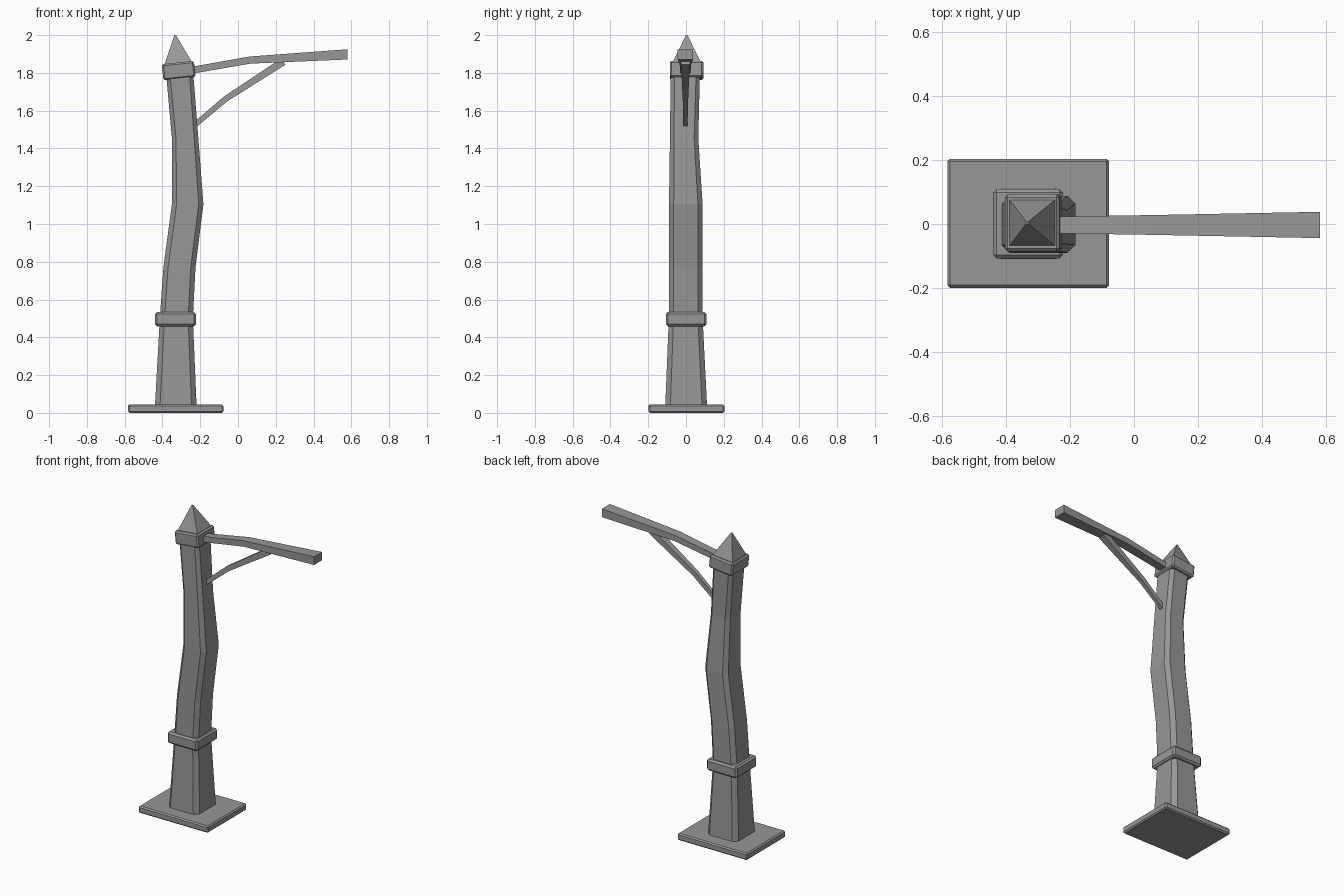
import bpy, bmesh
from math import radians
from mathutils import Vector, Matrix

if "Cube" in bpy.data.objects:
    bpy.data.objects.remove(bpy.data.objects["Cube"])

# one dark grey for every part
grey = bpy.data.materials.new("dark_grey")
grey.diffuse_color = (0.31, 0.31, 0.31, 1)
grey.use_nodes = True
grey.node_tree.nodes["Principled BSDF"].inputs["Base Color"].default_value = grey.diffuse_color


def finish(name, bm, bevel=0.0):
    if bevel:
        bmesh.ops.bevel(bm, geom=bm.edges[:], offset=bevel, segments=1,
                        affect='EDGES', profile=0.5)
    bmesh.ops.recalc_face_normals(bm, faces=bm.faces[:])
    me = bpy.data.meshes.new(name)
    bm.to_mesh(me)
    bm.free()
    me.materials.append(grey)
    ob = bpy.data.objects.new(name, me)
    bpy.context.collection.objects.link(ob)
    return ob


def loft(name, rings):
    """Skin equal-sized rings of points and cap both ends."""
    bm = bmesh.new()
    loops = [[bm.verts.new(p) for p in r] for r in rings]
    n = len(loops[0])
    for a, b in zip(loops, loops[1:]):
        for i in range(n):
            j = (i + 1) % n
            bm.faces.new((a[i], a[j], b[j], b[i]))
    bm.faces.new(loops[0][::-1])
    bm.faces.new(loops[-1])
    return finish(name, bm)


def box(name, centre, size, bevel, tilt=0.0):
    bm = bmesh.new()
    bmesh.ops.create_cube(bm, size=1.0)
    bmesh.ops.scale(bm, vec=size, verts=bm.verts[:])
    ob = finish(name, bm, bevel)
    ob.data.transform(Matrix.Translation(centre) @ Matrix.Rotation(tilt, 4, 'Y'))
    return ob


def post_ring(z, x0, x1, y0, y1, c):
    """Rectangle with chamfered corners."""
    return [(x0 + c, y0, z), (x1 - c, y0, z), (x1, y0 + c, z), (x1, y1 - c, z),
            (x1 - c, y1, z), (x0 + c, y1, z), (x0, y1 - c, z), (x0, y0 + c, z)]


def beam_ring(x, z, dx, dz, thick, width, y=-0.003):
    """Rectangular beam section perpendicular to direction (dx, dz)."""
    n = Vector((-dz, 0, dx)).normalized() * thick / 2
    c, w = Vector((x, y, z)), Vector((0, width / 2, 0))
    return [c - n - w, c - n + w, c + n + w, c + n - w]


# base plate
box("base_plate", (-0.33, 0.002, 0.0225), (0.504, 0.402, 0.045), 0.008)

# crooked post with chamfered corners
loft("post", [post_ring(*r) for r in (
    (0.03, -0.440, -0.219, -0.11, 0.112, 0.027),
    (0.50, -0.414, -0.239, -0.091, 0.088, 0.025),
    (0.77, -0.395, -0.225, -0.09, 0.088, 0.025),
    (1.105, -0.350, -0.183, -0.09, 0.088, 0.025),
    (1.455, -0.350, -0.210, -0.085, 0.065, 0.022),
    (1.81, -0.382, -0.238, -0.081, 0.074, 0.02))])

# collars
tilt = radians(-6)
box("lower_collar", (-0.331, 0.001, 0.496), (0.218, 0.216, 0.075), 0.011)
box("upper_collar", (-0.314, 0.003, 1.812), (0.171, 0.178, 0.086), 0.009, tilt)

# pyramid cap leaning with the upper collar
cap = loft("pyramid_cap", [
    [(-h, -h, z), (h, -h, z), (h, h, z), (-h, h, z)]
    for z, h in ((0.035, 0.075), (0.189, 0.004))])
cap.data.transform(Matrix.Translation((-0.313, 0.004, 1.812)) @ Matrix.Rotation(tilt, 4, 'Y'))

# bent hanging arm, widening towards its free end
loft("arm", [
    beam_ring(-0.25, 1.813, 1, 0, 0.037, 0.052),
    beam_ring(0.065, 1.868, 1, 0.1, 0.038, 0.062),
    beam_ring(0.581, 1.898, 1, 0, 0.054, 0.082)])

# bent brace under the arm
loft("brace", [
    beam_ring(-0.235, 1.519, 1, 0.85, 0.028, 0.022),
    beam_ring(-0.067, 1.661, 1, 0.75, 0.031, 0.028),
    beam_ring(0.24, 1.86, 1, 0.65, 0.04, 0.046)])
